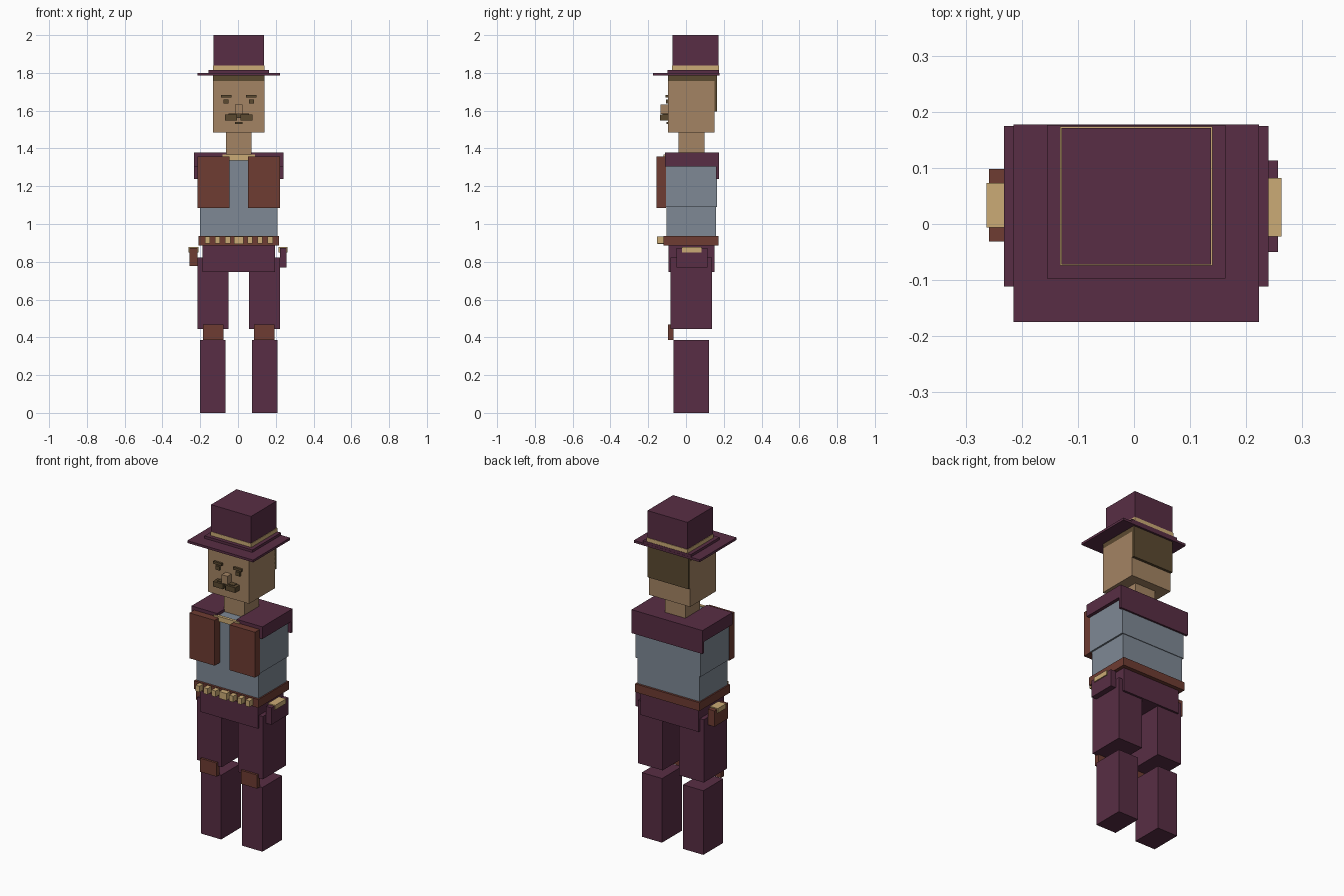
import bpy
import bmesh
from mathutils import Vector

default_cube = bpy.data.objects.get("Cube")
if default_cube:
    bpy.data.objects.remove(default_cube, do_unlink=True)

CENTRE = 0.004  # the body's mirror line; the two holsters differ slightly


def make_material(name, colour):
    mat = bpy.data.materials.new(name)
    mat.use_nodes = True
    rgba = (*colour, 1)
    mat.diffuse_color = rgba
    mat.node_tree.nodes["Principled BSDF"].inputs["Base Color"].default_value = rgba
    return mat


plum = make_material("plum cloth", (.098, .027, .058))
grey = make_material("grey shirt", (.21, .25, .3))
leather = make_material("brown leather", (.156, .045, .032))
gold = make_material("pale gold", (.6, .41, .18))
skin = make_material("skin", (.37, .23, .125))
hair = make_material("dark hair", (.105, .067, .03))


def box(name, mat, x, y, z):
    """Axis-aligned box from a (low, high) range on each axis."""
    low, high = Vector((x[0], y[0], z[0])), Vector((x[1], y[1], z[1]))
    bm = bmesh.new()
    bmesh.ops.create_cube(bm, size=1)
    bmesh.ops.scale(bm, vec=high - low, verts=bm.verts)
    mesh = bpy.data.meshes.new(name)
    bm.to_mesh(mesh)
    bm.free()
    mesh.materials.append(mat)
    obj = bpy.data.objects.new(name, mesh)
    obj.location = (low + high) / 2
    bpy.context.collection.objects.link(obj)
    return obj


def middle(name, mat, half_width, y, z):
    """Box centred on the mirror line."""
    return box(name, mat, (CENTRE - half_width, CENTRE + half_width), y, z)


def pair(name, mat, inner, outer, y, z):
    """Matching boxes on both sides of the mirror line."""
    box("left_" + name, mat, (CENTRE + inner, CENTRE + outer), y, z)
    box("right_" + name, mat, (CENTRE - outer, CENTRE - inner), y, z)


# Hat
middle("hat_crown", plum, .133, (-.072, .171), (1.835, 2))
middle("hat_band", gold, .136, (-.074, .174), (1.815, 1.838))
middle("hat_base", plum, .159, (-.097, .176), (1.79, 1.815))
middle("hat_brim", plum, .219, (-.175, .177), (1.786, 1.8))

# Head
middle("head", skin, .136, (-.095, .15), (1.484, 1.757))
middle("hair_cap", hair, .136, (-.095, .165), (1.757, 1.786))
middle("back_hair", hair, .136, (.148, .165), (1.596, 1.757))
middle("neck", skin, .068, (-.04, .098), (1.34, 1.484))

# Face
pair("eyebrow", hair, .038, .094, (-.108, -.09), (1.669, 1.684))
pair("eye", hair, .053, .081, (-.106, -.09), (1.637, 1.66))
middle("nose", skin, .019, (-.134, -.09), (1.582, 1.633))
pair("moustache_side", hair, .008, .074, (-.138, -.09), (1.549, 1.58))
middle("moustache_middle", hair, .055, (-.125, -.09), (1.562, 1.584))
middle("mouth", hair, .019, (-.104, -.09), (1.529, 1.54))

# Shirt and shoulders, open at the front of the neck
middle("chest", grey, .216, (-.107, .164), (1.09, 1.362))
middle("waist", grey, .206, (-.104, .16), (.92, 1.09))
pair("shoulder", plum, .065, .236, (-.111, .174), (1.305, 1.378))
middle("shoulder_bridge", plum, .1, (.098, .174), (1.305, 1.378))
middle("back_yoke", plum, .236, (.16, .175), (1.237, 1.378))
middle("collar", gold, .086, (-.118, -.1), (1.337, 1.367))
pair("vest_panel", leather, .05, .218, (-.156, -.106), (1.085, 1.358))

# Belt with cartridges either side of the buckle
middle("belt", leather, .214, (-.118, .173), (.887, .937))
middle("buckle", gold, .024, (-.15, -.11), (.893, .935))
for i in range(3):
    inner = .045 + .054 * i
    pair(f"cartridge_{i + 1}", gold, inner, inner + .027, (-.154, -.11), (.897, .933))

# Hips and legs
middle("hips", plum, .193, (-.093, .15), (.747, .89))
pair("thigh", plum, .055, .219, (-.082, .138), (.445, .823))
pair("knee_pad", leather, .081, .189, (-.095, -.067), (.386, .468))
pair("lower_leg", plum, .07, .205, (-.066, .122), (0, .386))

# Holsters with pale grips
box("left_holster", plum, (.222, .257), (-.05, .113), (.77, .872))
box("left_grip", gold, (.215, .263), (-.022, .082), (.85, .878))
box("right_holster", leather, (-.258, -.214), (-.031, .098), (.777, .872))
box("right_grip", gold, (-.263, -.21), (-.006, .073), (.85, .878))
